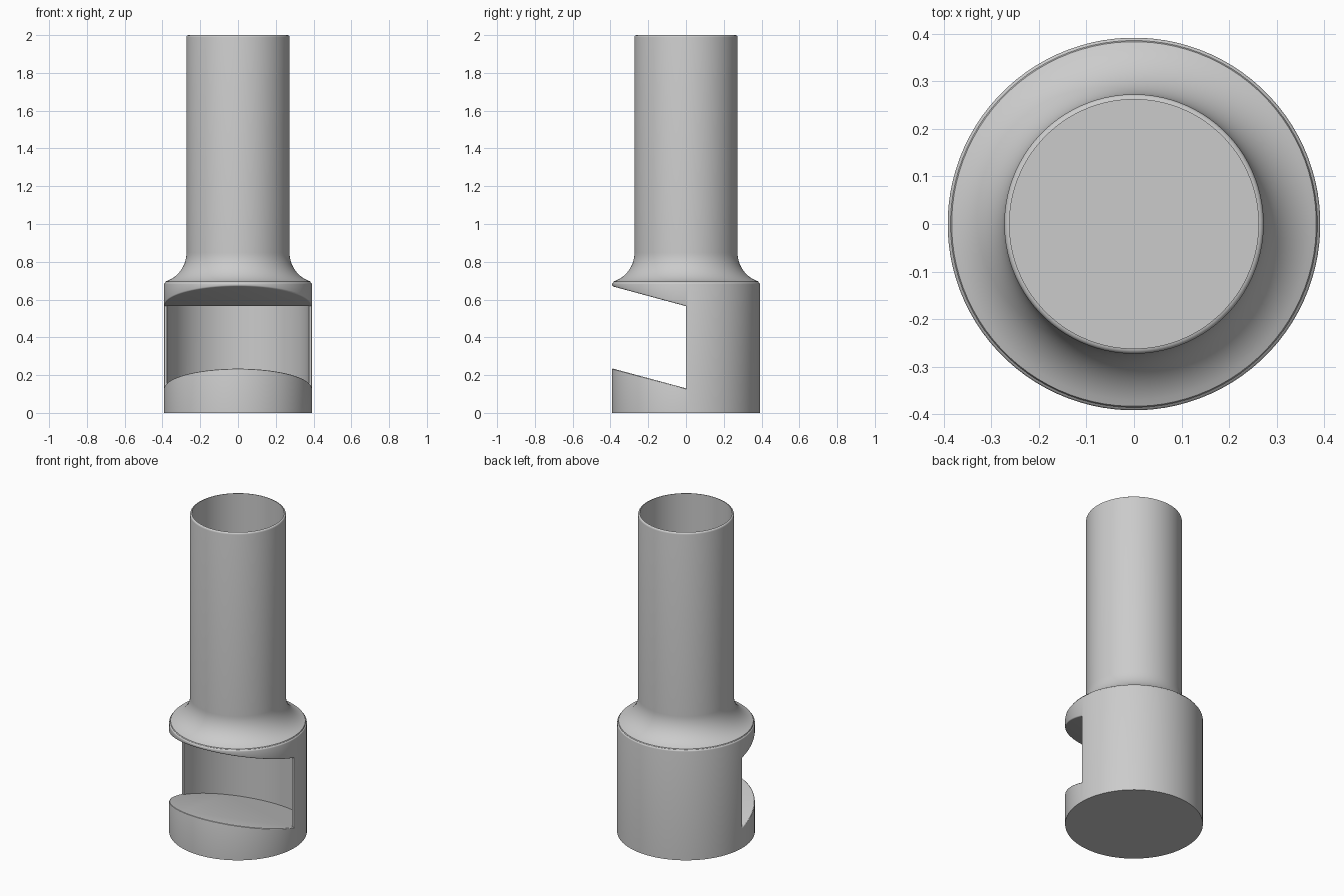
import bpy, bmesh, math
from math import sin, cos, pi, radians, hypot

cube = bpy.data.objects.get("Cube")
if cube:
    bpy.data.objects.remove(cube, do_unlink=True)

SEGMENTS = 96
R_BASE, R_TUBE, R_BORE, R_CHAMBER = 0.392, 0.273, 0.262, 0.375
SLOPE, FLOOR, CEILING = 0.27, 0.13, 0.565

grey = bpy.data.materials.new("plain grey")
grey.use_nodes = True
colour = (0.6, 0.6, 0.6, 1)
grey.diffuse_color = colour
grey.node_tree.nodes["Principled BSDF"].inputs["Base Color"].default_value = colour


def add_object(name, bm):
    bmesh.ops.recalc_face_normals(bm, faces=bm.faces)
    mesh = bpy.data.meshes.new(name)
    bm.to_mesh(mesh)
    bm.free()
    mesh.materials.append(grey)
    obj = bpy.data.objects.new(name, mesh)
    bpy.context.collection.objects.link(obj)
    return obj


def arc(cr, cz, radius, start, end, steps):
    angles = [radians(start + (end - start) * i / steps) for i in range(steps + 1)]
    return [(cr + radius * cos(a), cz + radius * sin(a)) for a in angles]


def lathe(name, profile):
    bm = bmesh.new()
    rings = []
    for r, z in profile:
        angles = [2 * pi * (i + 0.5) / SEGMENTS for i in range(SEGMENTS)]
        rings.append([bm.verts.new((r * cos(a), r * sin(a), z)) for a in angles])
    for low, high in zip(rings, rings[1:]):
        for i in range(SEGMENTS):
            j = (i + 1) % SEGMENTS
            bm.faces.new((low[i], low[j], high[j], high[i]))
    bm.faces.new(rings[0])
    bm.faces.new(rings[-1])
    return add_object(name, bm)


# Body: round base, concave shoulder, tube with rounded lip, blind bore
profile = [(R_BASE, 0)]
profile += arc(R_BASE - 0.008, 0.682, 0.008, 0, 75, 3)
profile += arc(R_TUBE + 0.16, 0.848, 0.16, 252, 180, 14)
profile += arc(R_BORE, 1.989, R_TUBE - R_BORE, 0, 90, 4)
profile += [(R_BORE, 0.7)]
body = lathe("socket_body", profile)

# Cutter: open sloped slot in front, thin-walled round chamber behind
front = [(-0.6, 0), (-0.6, -0.6), (0.6, -0.6), (0.6, 0)]
back = [(R_CHAMBER * cos(pi * i / 48), R_CHAMBER * sin(pi * i / 48)) for i in range(49)]
back[-1] = (-R_CHAMBER, 0)
outline = front + back
bm = bmesh.new()
bottom = [bm.verts.new((x, y, FLOOR - SLOPE * y)) for x, y in outline]
top = [bm.verts.new((x, y, CEILING - SLOPE * min(y, 0))) for x, y in outline]
bm.faces.new(bottom)
bm.faces.new(top[:5] + top[-1:])
bm.faces.new(top[4:])
for i in range(len(outline)):
    j = (i + 1) % len(outline)
    bm.faces.new((bottom[i], bottom[j], top[j], top[i]))
cutter = add_object("slot_cutter", bm)
cutter.hide_render = True

bpy.context.view_layer.objects.active = body
body.select_set(True)
cut = body.modifiers.new("slot", 'BOOLEAN')
cut.operation = 'DIFFERENCE'
cut.solver = 'EXACT'
cut.object = cutter
bpy.ops.object.modifier_apply(modifier=cut.name)
bpy.data.objects.remove(cutter, do_unlink=True)

# Soften the curved front rims of the slot
bm = bmesh.new()
bm.from_mesh(body.data)


def on_rim(v):
    x, y, z = v.co
    planes = (FLOOR - SLOPE * y, CEILING - SLOPE * y)
    return y < 0.001 and hypot(x, y) > 0.388 and any(abs(z - p) < 0.001 for p in planes)


rims = [e for e in bm.edges if all(on_rim(v) for v in e.verts)]
bmesh.ops.bevel(bm, geom=rims, offset=0.007, segments=3, profile=0.5,
                affect='EDGES', clamp_overlap=True)
bm.to_mesh(body.data)
bm.free()

bpy.ops.object.shade_smooth_by_angle(angle=radians(30))
